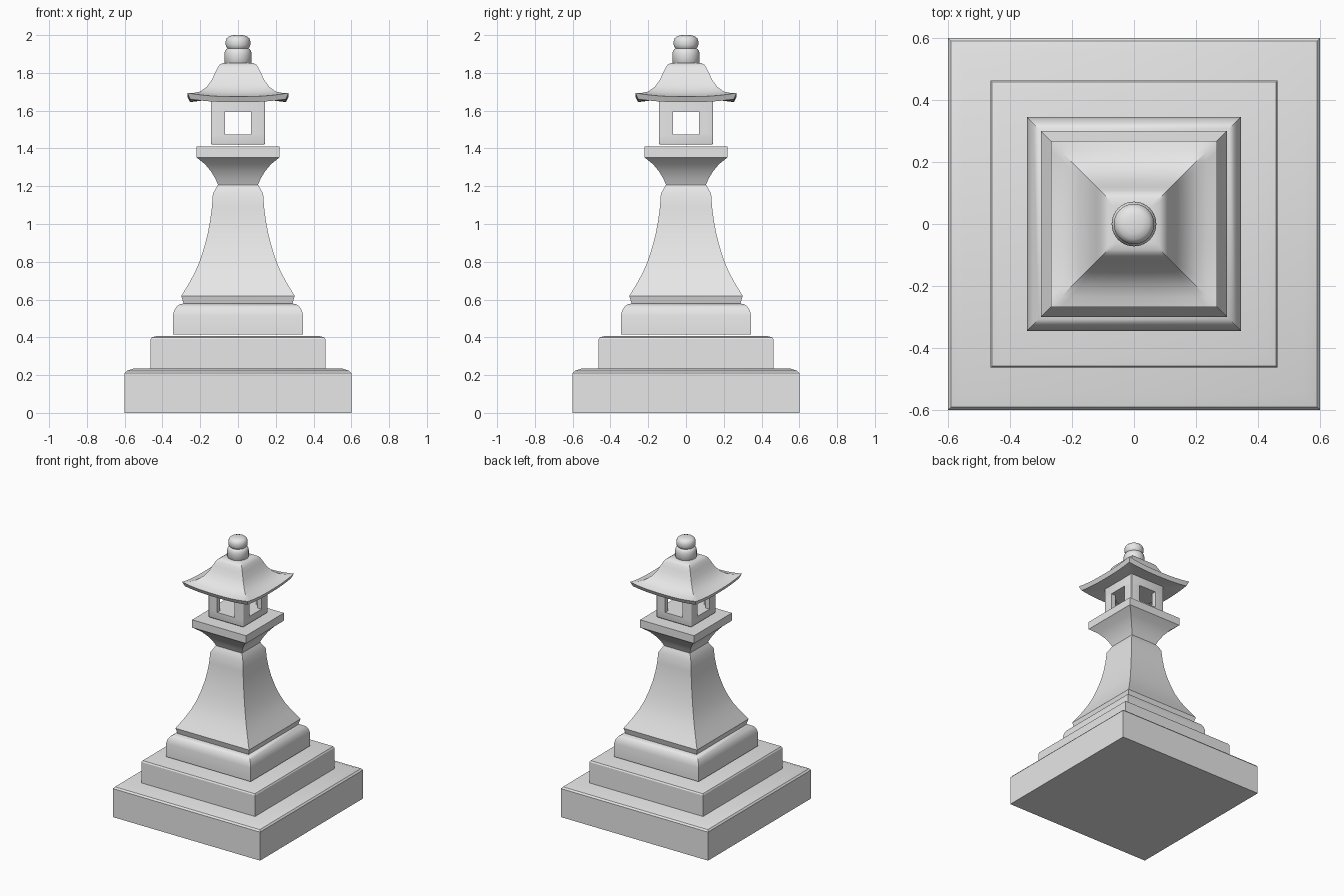
import bpy
import bmesh
import math

cube = bpy.data.objects.get("Cube")
if cube:
    bpy.data.objects.remove(cube, do_unlink=True)

stone = bpy.data.materials.new("pale_stone")
stone.use_nodes = True
GREY = (0.8, 0.8, 0.8, 1)
stone.diffuse_color = GREY
stone.node_tree.nodes["Principled BSDF"].inputs["Base Color"].default_value = GREY


def finish(name, bm, angle=28):
    """Turn a bmesh into a named stone object with sharp corners kept."""
    bmesh.ops.recalc_face_normals(bm, faces=bm.faces)
    mesh = bpy.data.meshes.new(name)
    bm.to_mesh(mesh)
    bm.free()
    mesh.materials.append(stone)
    obj = bpy.data.objects.new(name, mesh)
    bpy.context.collection.objects.link(obj)
    bpy.ops.object.select_all(action="DESELECT")
    obj.select_set(True)
    bpy.context.view_layer.objects.active = obj
    bpy.ops.object.shade_smooth_by_angle(angle=math.radians(angle))
    return obj


def square_ring(half, steps):
    """Points round a square, each with its distance along the side (-1 to 1)."""
    points = []
    for side in range(4):
        c, s = round(math.cos(side * math.pi / 2)), round(math.sin(side * math.pi / 2))
        for i in range(steps):
            t = 2 * i / steps - 1
            x, y = t * half, -half
            points.append((c * x - s * y, s * x + c * y, t))
    return points


def round_ring(radius, steps):
    return [(radius * math.cos(2 * math.pi * i / steps),
             radius * math.sin(2 * math.pi * i / steps), 0) for i in range(steps)]


def loft(name, profile, ring=square_ring, steps=1, lift=lambda half, t: 0, angle=28):
    """Skin rings of (half width, height) and close both ends."""
    bm = bmesh.new()
    rings = [[bm.verts.new((x, y, z + lift(half, t))) for x, y, t in ring(half, steps)]
             for half, z in profile]
    for low, high in zip(rings, rings[1:]):
        n = len(low)
        for i in range(n):
            j = (i + 1) % n
            bm.faces.new((low[i], low[j], high[j], high[i]))
    bm.faces.new(rings[0][::-1])
    bm.faces.new(rings[-1])
    return finish(name, bm, angle)


def box(bm, size, centre):
    made = bmesh.ops.create_cube(bm, size=1)["verts"]
    bmesh.ops.scale(bm, vec=size, verts=made)
    bmesh.ops.translate(bm, vec=centre, verts=made)


# Stepped plinth
loft("bottom_step", [(0.6, 0), (0.6, 0.21), (0.59, 0.222), (0.55, 0.236)])
loft("middle_step", [(0.463, 0.236), (0.463, 0.39), (0.457, 0.4), (0.43, 0.407)])
loft("top_step", [(0.345, 0.416), (0.345, 0.515), (0.338, 0.542), (0.325, 0.563),
                  (0.308, 0.575), (0.285, 0.58)])

# Flared shaft
loft("shaft", [(0.289, 0.58), (0.3, 0.62), (0.26, 0.685), (0.225, 0.75), (0.2, 0.81),
               (0.178, 0.88), (0.16, 0.95), (0.147, 1.02), (0.138, 1.09),
               (0.133, 1.16), (0.107, 1.207)])

# Capital under the lantern
loft("capital", [(0.105, 1.207), (0.12, 1.24), (0.142, 1.277), (0.175, 1.317),
                 (0.22, 1.353), (0.22, 1.41)])

# Hollow lantern box with four windows
HALF, WALL, OPEN = 0.143, 0.035, 0.07
BOTTOM, SILL, HEAD, TOP = 1.42, 1.475, 1.595, 1.68
post = HALF - OPEN
bm = bmesh.new()
for low, high in ((BOTTOM, SILL), (HEAD, TOP)):
    box(bm, (2 * HALF, 2 * HALF, high - low), (0, 0, (low + high) / 2))
mid, tall = (SILL + HEAD) / 2, HEAD - SILL
for sx in (-1, 1):
    for sy in (-1, 1):
        # L-shaped corner post from two slabs
        box(bm, (post, WALL, tall), (sx * (HALF - post / 2), sy * (HALF - WALL / 2), mid))
        box(bm, (WALL, post - WALL, tall),
            (sx * (HALF - WALL / 2), sy * (OPEN + (post - WALL) / 2), mid))
# Soften the outer upright corners and the lower rim
edges = []
for e in bm.edges:
    a, b = e.verts[0].co, e.verts[1].co
    upright = all(min(abs(v.x), abs(v.y)) > HALF - 0.001 for v in (a, b))
    rim = max(a.z, b.z) < BOTTOM + 0.001
    if (upright and abs(a.z - b.z) > 0.01) or rim:
        edges.append(e)
bmesh.ops.bevel(bm, geom=edges, offset=0.008, segments=3, profile=0.5, affect="EDGES")
finish("lantern_box", bm)


# Roof with upturned corners
def corner_lift(half, t):
    reach = max(0, (half - 0.13) / 0.138)
    return 0.02 * reach ** 2 * abs(t) ** 2.5


loft("roof", [(0.13, 1.662), (0.2, 1.652), (0.254, 1.645), (0.268, 1.674), (0.235, 1.682),
              (0.2, 1.696), (0.165, 1.725), (0.138, 1.764), (0.12, 1.803), (0.107, 1.83),
              (0.097, 1.843), (0.083, 1.851), (0.06, 1.853)],
     steps=16, lift=corner_lift, angle=32)

# Round finial
loft("finial_collar", [(0.066, 1.848), (0.072, 1.856), (0.072, 1.9), (0.069, 1.915),
                       (0.063, 1.925), (0.055, 1.93)], round_ring, 40, angle=40)
loft("finial_knob", [(0.052, 1.925), (0.06, 1.934), (0.065, 1.948), (0.065, 1.968),
                     (0.06, 1.983), (0.049, 1.993), (0.03, 1.999), (0.008, 2.0)],
     round_ring, 40, angle=40)
